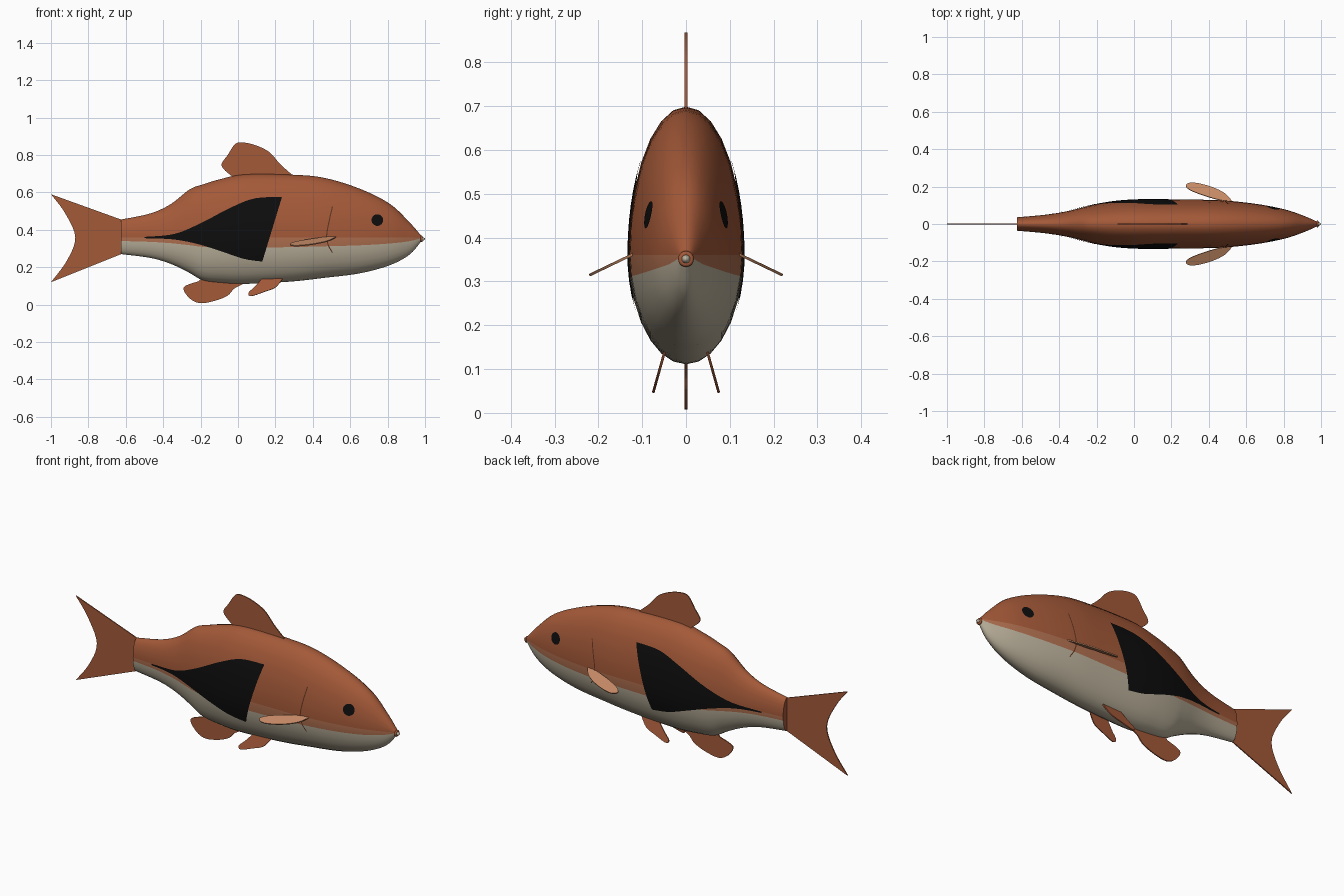
import bpy, bmesh, math
from mathutils import Vector

cube = bpy.data.objects.get("Cube")
if cube:
    bpy.data.objects.remove(cube, do_unlink=True)


def material(name, rgb):
    m = bpy.data.materials.new(name)
    m.use_nodes = True
    m.diffuse_color = (*rgb, 1)
    bsdf = next(n for n in m.node_tree.nodes if n.type == 'BSDF_PRINCIPLED')
    bsdf.inputs["Base Color"].default_value = (*rgb, 1)
    bsdf.inputs["Roughness"].default_value = 0.7
    return m


ORANGE = material("copper orange", (0.37, 0.10, 0.040))
BAND = material("pale copper", (0.43, 0.16, 0.078))
CREAM = material("belly cream", (0.50, 0.44, 0.33))
BLACK = material("patch black", (0.004, 0.004, 0.004))
PEACH = material("fin peach", (0.55, 0.25, 0.13))
BROWN = material("gill brown", (0.12, 0.035, 0.015))

MID = 0.36      # height of the widest line of the body
SEGMENTS = 28


def smooth(points, steps=5):
    """Catmull-Rom samples through a list of points."""
    pts = [Vector(p) for p in points]
    out = []
    for i in range(len(pts) - 1):
        a, b, c, d = pts[max(i - 1, 0)], pts[i], pts[i + 1], pts[min(i + 2, len(pts) - 1)]
        for k in range(steps):
            t = k / steps
            out.append(0.5 * (2 * b + (c - a) * t + (2 * a - 5 * b + 4 * c - d) * t * t
                              + (3 * b - a - 3 * c + d) * t ** 3))
    return out + [pts[-1]]


def make_object(name, bm, mats, shade=True):
    mesh = bpy.data.meshes.new(name)
    bm.to_mesh(mesh)
    bm.free()
    for m in mats:
        mesh.materials.append(m)
    ob = bpy.data.objects.new(name, mesh)
    bpy.context.collection.objects.link(ob)
    if shade:
        bpy.ops.object.select_all(action='DESELECT')
        ob.select_set(True)
        bpy.context.view_layer.objects.active = ob
        bpy.ops.object.shade_smooth_by_angle(angle=math.radians(40))
    return ob


# Body stations: x, top, bottom, half width
stations = smooth([
    (-.625, .455, .270, .036), (-.47, .487, .250, .050), (-.36, .537, .218, .068),
    (-.26, .615, .170, .092), (-.19, .642, .131, .107), (-.09, .672, .117, .122),
    (.04, .697, .111, .130), (.28, .695, .123, .130), (.46, .678, .143, .127),
    (.65, .620, .167, .108), (.81, .540, .210, .077), (.917, .440, .267, .040),
    (.978, .370, .337, .013)])

# Body: two half ellipses per ring, coloured by the ring segment
bm = bmesh.new()
rings = []
for x, top, bottom, w in stations:
    ring = []
    for k in range(SEGMENTS):
        a = 2 * math.pi * k / SEGMENTS
        s = math.sin(a)
        h = top - MID if s > 0 else MID - bottom
        ring.append(bm.verts.new((x, w * math.cos(a), MID + h * s)))
    rings.append(ring)
half = SEGMENTS // 2
for r0, r1 in zip(rings, rings[1:]):
    for k in range(SEGMENTS):
        n = (k + 1) % SEGMENTS
        f = bm.faces.new((r0[k], r0[n], r1[n], r1[k]))
        f.material_index = 0 if k < half else 1 if k in (half, SEGMENTS - 1) else 2
bm.faces.new(rings[0])
bm.faces.new(rings[-1])
bmesh.ops.recalc_face_normals(bm, faces=bm.faces)
make_object("body", bm, [ORANGE, BAND, CREAM])


def side_y(x, z):
    """Half width of the body at a given x and z."""
    for p, q in zip(stations, stations[1:]):
        if x <= q[0]:
            break
    _, top, bottom, w = p.lerp(q, (x - p[0]) / (q[0] - p[0]))
    h = top - MID if z > MID else MID - bottom
    return w * math.sqrt(max(0, 1 - ((z - MID) / h) ** 2))


def plate(name, edge_a, edge_b, mat, rows=10, lift=0.003):
    """Thin marking on both flanks, stretched between two edge lines."""
    for side, label in ((1, "left_"), (-1, "right_")):
        bm = bmesh.new()
        cols = []
        for a, b in zip(edge_a, edge_b):
            col = []
            for k in range(rows + 1):
                x, z = a.lerp(b, k / rows)
                col.append(bm.verts.new((x, side * (side_y(x, z) + lift), z)))
            cols.append(col)
        for c0, c1 in zip(cols, cols[1:]):
            for k in range(rows):
                f = bm.faces.new((c0[k], c1[k], c1[k + 1], c0[k + 1]))
                f.normal_update()
                if f.normal.y * side < 0:
                    f.normal_flip()
        make_object(label + name, bm, [mat])


# Dark flank patch
plate("flank_patch",
      smooth([(-.50, .362), (-.34, .378), (-.2, .435), (-.04, .518), (.09, .568), (.235, .575)]),
      smooth([(-.50, .355), (-.35, .349), (-.22, .325), (-.09, .285), (.03, .245), (.13, .23)]),
      BLACK)

# Eyes
arc = [math.pi * (k + 0.2) / 16.4 for k in range(17)]
plate("eye", [Vector((.745 - .031 * math.cos(a), .452 + .031 * math.sin(a))) for a in arc],
      [Vector((.745 - .031 * math.cos(a), .452 - .031 * math.sin(a))) for a in arc], BLACK, 6, 0.004)

# Gill slits
gill = smooth([(.505, .524), (.488, .45), (.474, .37), (.482, .32), (.505, .278)])
plate("gill_slit", [p - Vector((.003, 0)) for p in gill], [p + Vector((.003, 0)) for p in gill],
      BROWN, 1, 0.002)


def fin(name, outline, place, mat, thickness=0.006):
    bm = bmesh.new()
    bm.faces.new([bm.verts.new(place(u, v)) for u, v in outline])
    ob = make_object(name, bm, [mat], shade=False)
    mod = ob.modifiers.new("thickness", 'SOLIDIFY')
    mod.thickness = thickness
    mod.offset = 0
    return ob


def upright(x, z):
    return (x, 0, z)


# Tail fin with straight edges and a concave rear
fin("tail_fin",
    smooth([(-1, .59), (-.925, .49), (-.87, .36), (-.915, .235), (-1, .12)])
    + [Vector((-.62, .272)), Vector((-.60, .36)), Vector((-.62, .453))], upright, ORANGE)

# Dorsal fin
fin("dorsal_fin",
    smooth([(-.03, .684), (-.088, .742), (-.055, .80), (-.013, .860), (.035, .866),
            (.10, .850), (.168, .815), (.225, .752), (.285, .698)])
    + [Vector((.29, .67)), Vector((-.03, .65))], upright, ORANGE)

# Anal fin
fin("anal_fin",
    smooth([(-.21, .125), (-.29, .093), (-.262, .037), (-.205, .008), (-.125, .020),
            (-.056, .048), (-.02, .085), (.03, .112)])
    + [Vector((.02, .14)), Vector((-.18, .16))], upright, ORANGE)

# Paired pelvic and pectoral fins
pelvic = smooth([(.13, .14), (.092, .098), (.056, .062), (.072, .046), (.14, .068),
                 (.20, .092), (.24, .14)])
pectoral = smooth([(.525, .115), (.43, .135), (.32, .172), (.278, .200), (.295, .219),
                   (.35, .216), (.43, .192), (.49, .160), (.527, .118)])[:-1]
for side, label in ((1, "left_"), (-1, "right_")):
    fin(label + "pelvic_fin", pelvic,
        lambda x, z: (x, side * (.05 + (.135 - z) * .28), z), ORANGE)
    fin(label + "pectoral_fin", pectoral,
        lambda x, y: (x, side * y, .36 - (y - .125) * .48), PEACH)

# Mouth: a small ring of lips around a pale centre
bpy.ops.mesh.primitive_torus_add(major_radius=.012, minor_radius=.006, major_segments=20,
                                 minor_segments=8, location=(.981, 0, .351),
                                 rotation=(0, math.pi / 2, 0))
lips = bpy.context.object
lips.name = "lips"
lips.data.materials.append(ORANGE)
bpy.ops.mesh.primitive_uv_sphere_add(segments=16, ring_count=8, radius=.01, location=(.982, 0, .351))
mouth = bpy.context.object
mouth.name = "mouth"
mouth.scale = (1.8, 1, 1)
mouth.data.materials.append(CREAM)
for ob in (lips, mouth):
    for p in ob.data.polygons:
        p.use_smooth = True
